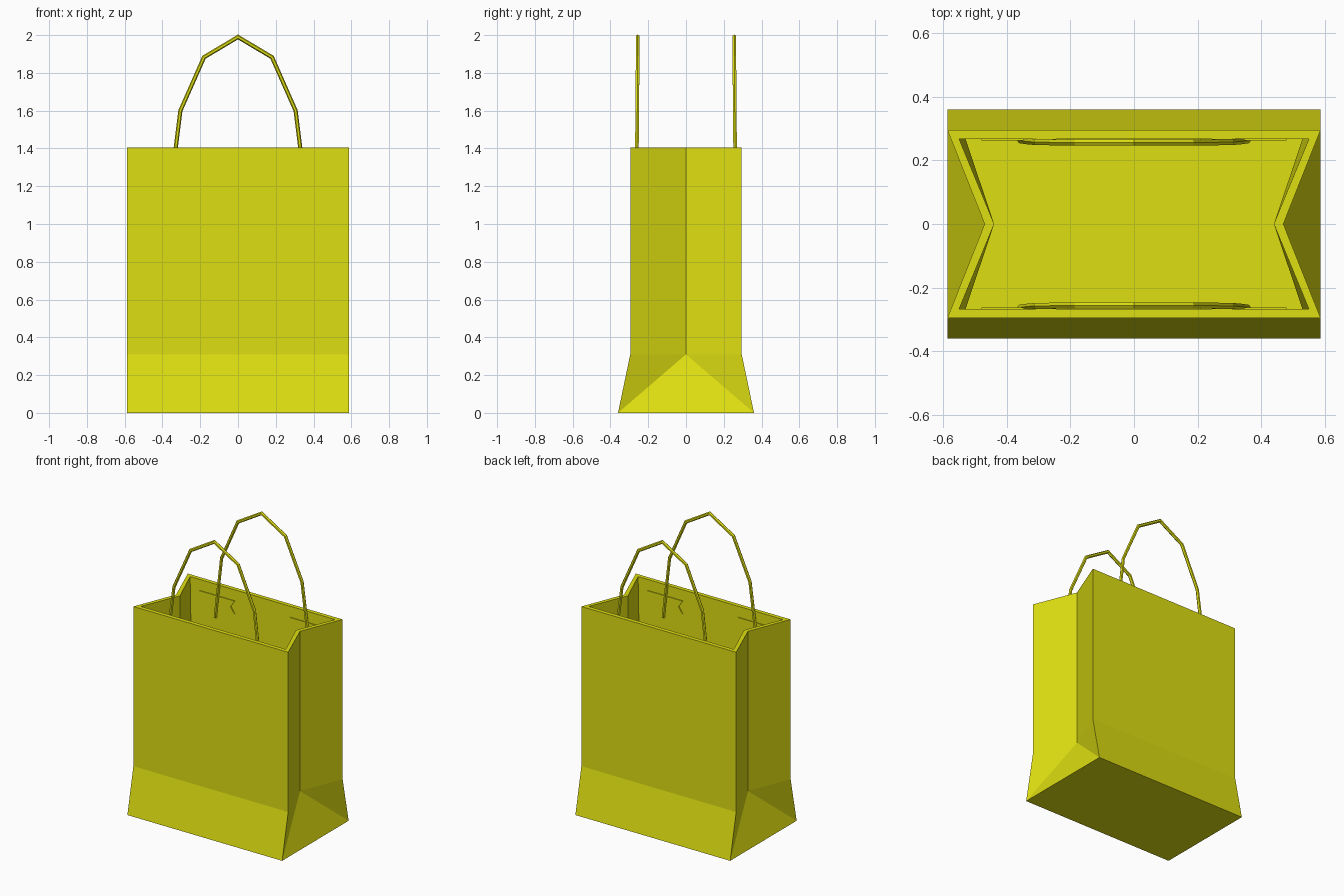
import bpy, bmesh, math
from mathutils import Vector

if "Cube" in bpy.data.objects:
    bpy.data.objects.remove(bpy.data.objects["Cube"])

yellow = bpy.data.materials.new("yellow paper")
yellow.diffuse_color = (0.74, 0.74, 0.006, 1)
yellow.use_nodes = True
yellow.node_tree.nodes["Principled BSDF"].inputs["Base Color"].default_value = yellow.diffuse_color


def finish(name, bm):
    bmesh.ops.recalc_face_normals(bm, faces=bm.faces)
    me = bpy.data.meshes.new(name)
    bm.to_mesh(me)
    bm.free()
    me.materials.append(yellow)
    ob = bpy.data.objects.new(name, me)
    bpy.context.collection.objects.link(ob)
    return ob


def ring(bm, x, y, mid, z):
    """Six-point outline: rectangle with its short sides folded in to mid."""
    pts = [(-x, -y), (x, -y), (mid, 0), (x, y), (-x, y), (-mid, 0)]
    return [bm.verts.new((px, py, z)) for px, py in pts]


def base(bm, x, y, z):
    return [bm.verts.new((px, py, z)) for px, py in [(-x, -y), (x, -y), (x, y), (-x, y)]]


def bridge(bm, a, b):
    for i in range(6):
        j = (i + 1) % 6
        bm.faces.new((a[i], a[j], b[j], b[i]))


def gusset(bm, b, r):
    """Join the rectangular base to the first folded outline."""
    bm.faces.new((b[0], b[1], r[1], r[0]))
    bm.faces.new((b[2], b[3], r[4], r[3]))
    for p, q, i, m, k in ((b[1], b[2], 1, 2, 3), (b[3], b[0], 4, 5, 0)):
        bm.faces.new((p, q, r[m]))
        bm.faces.new((p, r[m], r[i]))
        bm.faces.new((q, r[k], r[m]))
    bm.faces.new(b)


# Bag: outer skin, inner skin and rim
bm = bmesh.new()
out_base = base(bm, 0.587, 0.36, 0)
out_low = ring(bm, 0.587, 0.295, 0.47, 0.31)
out_top = ring(bm, 0.587, 0.295, 0.47, 1.405)
in_base = base(bm, 0.55, 0.325, 0.03)
in_low = ring(bm, 0.53, 0.267, 0.44, 0.31)
in_top = ring(bm, 0.55, 0.267, 0.44, 1.405)
gusset(bm, out_base, out_low)
bridge(bm, out_low, out_top)
bridge(bm, out_top, in_top)
bridge(bm, in_top, in_low)
gusset(bm, in_base, in_low)
finish("bag", bm)


def handle(name, side):
    """Hexagonal cord swept along a faceted arch."""
    half = [(0.357, 0.264, 1.18), (0.33, 0.26, 1.4), (0.305, 0.258, 1.6), (0.18, 0.256, 1.883)]
    pts = [Vector((-x, y * side, z)) for x, y, z in half] + [Vector((0, 0.256 * side, 1.99))]
    pts += [Vector((x, y * side, z)) for x, y, z in reversed(half)]
    bm = bmesh.new()
    rings = []
    for i, p in enumerate(pts):
        d0 = (p - pts[i - 1]).normalized() if i else (pts[1] - p).normalized()
        d1 = (pts[i + 1] - p).normalized() if i < len(pts) - 1 else d0
        t = (d0 + d1).normalized()
        n = Vector((-t.z, 0, t.x)) / max(0.5, t.dot(d0))
        rings.append([bm.verts.new(p + 0.011 * (math.cos(a) * n + math.sin(a) * Vector((0, 1, 0))))
                      for a in (math.tau * k / 6 for k in range(6))])
    for a, b in zip(rings, rings[1:]):
        bridge(bm, a, b)
    bm.faces.new(rings[0])
    bm.faces.new(rings[-1])
    finish(name, bm)


def patch(name, sx, sy):
    """Thin tape with a notched inner end holding the cord to the wall."""
    prof = [(0.48, 1.33), (0.21, 1.33), (0.24, 1.285), (0.21, 1.24), (0.48, 1.24)]
    bm = bmesh.new()
    f = bm.faces.new([bm.verts.new((sx * x, sy * 0.268, z)) for x, z in prof])
    ext = bmesh.ops.extrude_face_region(bm, geom=[f], use_keep_orig=True)
    bmesh.ops.translate(bm, vec=(0, -0.006 * sy, 0),
                        verts=[v for v in ext["geom"] if isinstance(v, bmesh.types.BMVert)])
    finish(name, bm)


# Handles and their tape patches, front and back
for sy, label in ((-1, "front"), (1, "back")):
    handle(label + "_handle", sy)
    for sx, end in ((-1, "left"), (1, "right")):
        patch(f"{label}_{end}_handle_patch", sx, sy)
